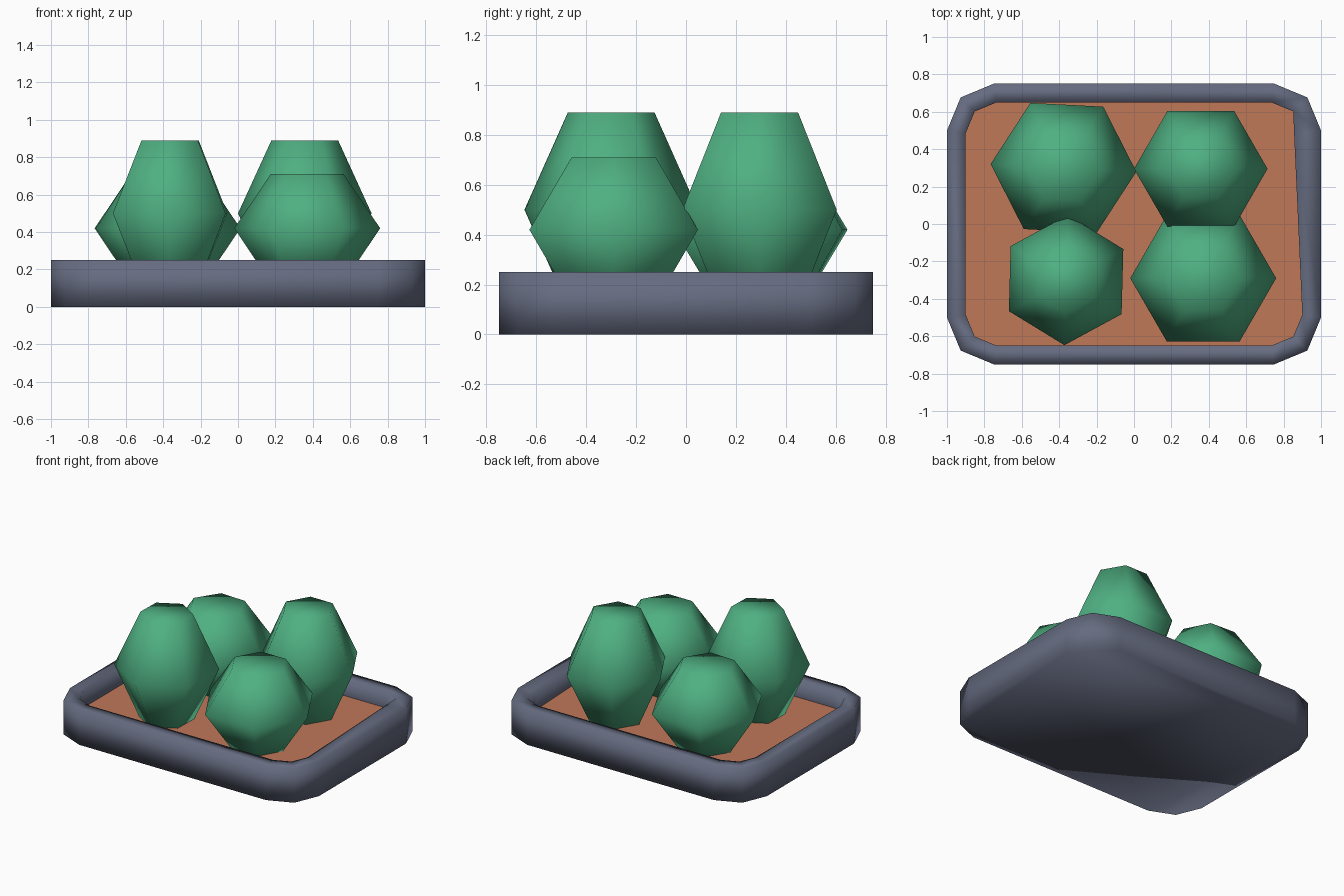
import bpy, bmesh, math

if "Cube" in bpy.data.objects:
    bpy.data.objects.remove(bpy.data.objects["Cube"])

def material(name, hex_code):
    lin = []
    for i in (0, 2, 4):
        c = int(hex_code[i:i + 2], 16) / 255
        lin.append(c / 12.92 if c <= 0.04045 else ((c + 0.055) / 1.055) ** 2.4)
    m = bpy.data.materials.new(name)
    m.diffuse_color = (*lin, 1)
    m.use_nodes = True
    m.node_tree.nodes["Principled BSDF"].inputs["Base Color"].default_value = m.diffuse_color
    return m

SLATE = material("slate_grey", "656B80")
CLAY = material("terracotta", "C07858")
LEAF = material("leaf_green", "4FB082")

def rounded_rect(hx, hy, r, steps=2):
    """Rounded rectangle outline, anticlockwise from the right side's top end."""
    pts = []
    for k, (sx, sy) in enumerate(((1, 1), (-1, 1), (-1, -1), (1, -1))):
        for i in range(steps + 1):
            a = math.pi / 2 * (k + i / steps)
            pts.append((sx * (hx - r) + r * math.cos(a), sy * (hy - r) + r * math.sin(a)))
    return pts

def hexagon(cx, cy, r, turn):
    return [(cx + r * math.cos(math.radians(turn + 60 * i)),
             cy + r * math.sin(math.radians(turn + 60 * i))) for i in range(6)]

def loft(name, loops, mat, cap_start=True, cap_end=True, smooth_angle=None):
    """Skin a list of (outline, z) loops and optionally cap the ends."""
    bm = bmesh.new()
    rings = [[bm.verts.new((x, y, z)) for x, y in pts] for pts, z in loops]
    for a, b in zip(rings, rings[1:]):
        n = len(a)
        for i in range(n):
            j = (i + 1) % n
            bm.faces.new((a[i], a[j], b[j], b[i]))
    if cap_start:
        bm.faces.new(rings[0][::-1])
    if cap_end:
        bm.faces.new(rings[-1])
    for f in bm.faces:
        f.smooth = smooth_angle is not None
    if smooth_angle is not None:
        for e in bm.edges:
            e.smooth = not e.is_manifold or e.calc_face_angle() < math.radians(smooth_angle)
    me = bpy.data.meshes.new(name)
    bm.to_mesh(me)
    bm.free()
    me.materials.append(mat)
    ob = bpy.data.objects.new(name, me)
    bpy.context.collection.objects.link(ob)
    return ob

RIM, FLOOR = 0.25, 0.13
outer = rounded_rect(1.0, 0.75, 0.25)
inner = rounded_rect(0.9, 0.65, 0.165)
inner[0] = (0.856, 0.485)  # back right corner of the opening is cut straight

# Tray: outer wall, rim and inner wall
loft("tray", [(outer, 0), (outer, RIM), (inner, RIM), (inner, FLOOR)], SLATE,
     cap_end=False, smooth_angle=50)

# Tray floor
loft("tray_floor", [(inner, FLOOR)], CLAY, cap_start=False)

# Four bushes: six-sided double frustums, flat on top and bottom
# name, x, y, radius, turn, middle height, half height
bushes = (
    ("bush_back_left", -0.377, 0.30, 0.39, -3, 0.42, 0.29),
    ("bush_front_right", 0.37, -0.29, 0.39, 0, 0.42, 0.29),
    ("bush_back_right", 0.357, 0.295, 0.357, 0, 0.50, 0.39),
    ("bush_front_left", -0.363, -0.30, 0.348, 28.5, 0.50, 0.39),
)
for name, x, y, r, turn, mid, half in bushes:
    loft(name, [(hexagon(x, y, r * s, turn), mid + half * h)
                for s, h in ((0.5, -1), (1, 0), (0.5, 1))], LEAF, smooth_angle=180)
